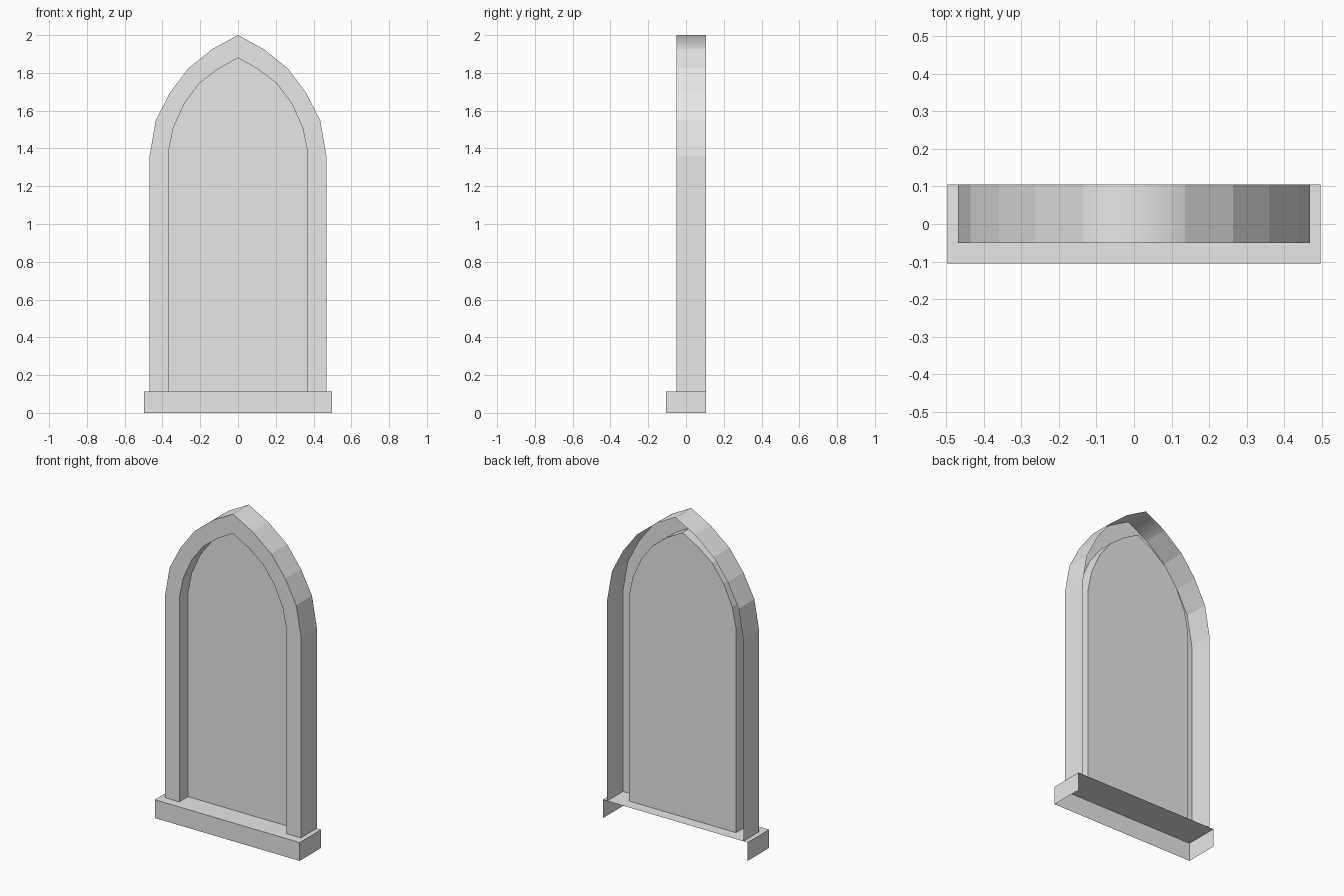
import bpy

cube = bpy.data.objects.get("Cube")
if cube:
    bpy.data.objects.remove(cube, do_unlink=True)

stone = bpy.data.materials.new("grey stone")
stone.use_nodes = True
GREY = (0.8, 0.8, 0.8, 1)
stone.diffuse_color = GREY
stone.node_tree.nodes["Principled BSDF"].inputs["Base Color"].default_value = GREY

SILL_TOP = 0.114
FRONT, PANEL, BACK = -0.05, 0.035, 0.105


def make(name, verts, faces, smooth=()):
    mesh = bpy.data.meshes.new(name)
    mesh.from_pydata(verts, [], faces)
    mesh.materials.append(stone)
    for i in smooth:
        mesh.polygons[i].use_smooth = True
    obj = bpy.data.objects.new(name, mesh)
    bpy.context.collection.objects.link(obj)
    return obj


def arch(half):
    """Mirror the right half of a pointed arch, running from right foot to left foot."""
    return half + [(-x, z) for x, z in reversed(half[:-1])]


def at_depth(points, y):
    return [(x, y, z) for x, z in points]


def strip(n):
    """Quads joining two rows of n points."""
    return [(i, i + 1, n + i + 1, n + i) for i in range(n - 1)]


outer = arch([(0.468, SILL_TOP), (0.468, 1.362), (0.435, 1.55), (0.36, 1.695),
              (0.264, 1.823), (0.136, 1.926), (0, 2)])
inner = arch([(0.368, SILL_TOP), (0.368, 1.383), (0.342, 1.51), (0.283, 1.64),
              (0.204, 1.745), (0.106, 1.82), (0, 1.879)])
n = len(outer)
apex = n // 2

# Frame: face ring, outer wall and inner reveal, open at the back
make("frame_face", at_depth(inner, FRONT) + at_depth(outer, FRONT), strip(n))
make("frame_outer_wall", at_depth(outer, FRONT) + at_depth(outer, BACK),
     strip(n), smooth=(apex - 1, apex))
make("frame_reveal", at_depth(inner, PANEL) + at_depth(inner, FRONT), strip(n))

# Recessed panel, facing the front
make("window_panel", at_depth(inner, PANEL), [tuple(reversed(range(n)))])

# Sill: top, front and ends, open below and behind
w, d = 0.497, 0.105
sill = [(x, y, z) for z in (0, SILL_TOP) for x, y in ((-w, d), (-w, -d), (w, -d), (w, d))]
make("sill", sill, strip(4) + [(4, 5, 6, 7)])

# Face the ring forward
for poly in bpy.data.objects["frame_face"].data.polygons:
    if poly.normal.y > 0:
        poly.flip()
